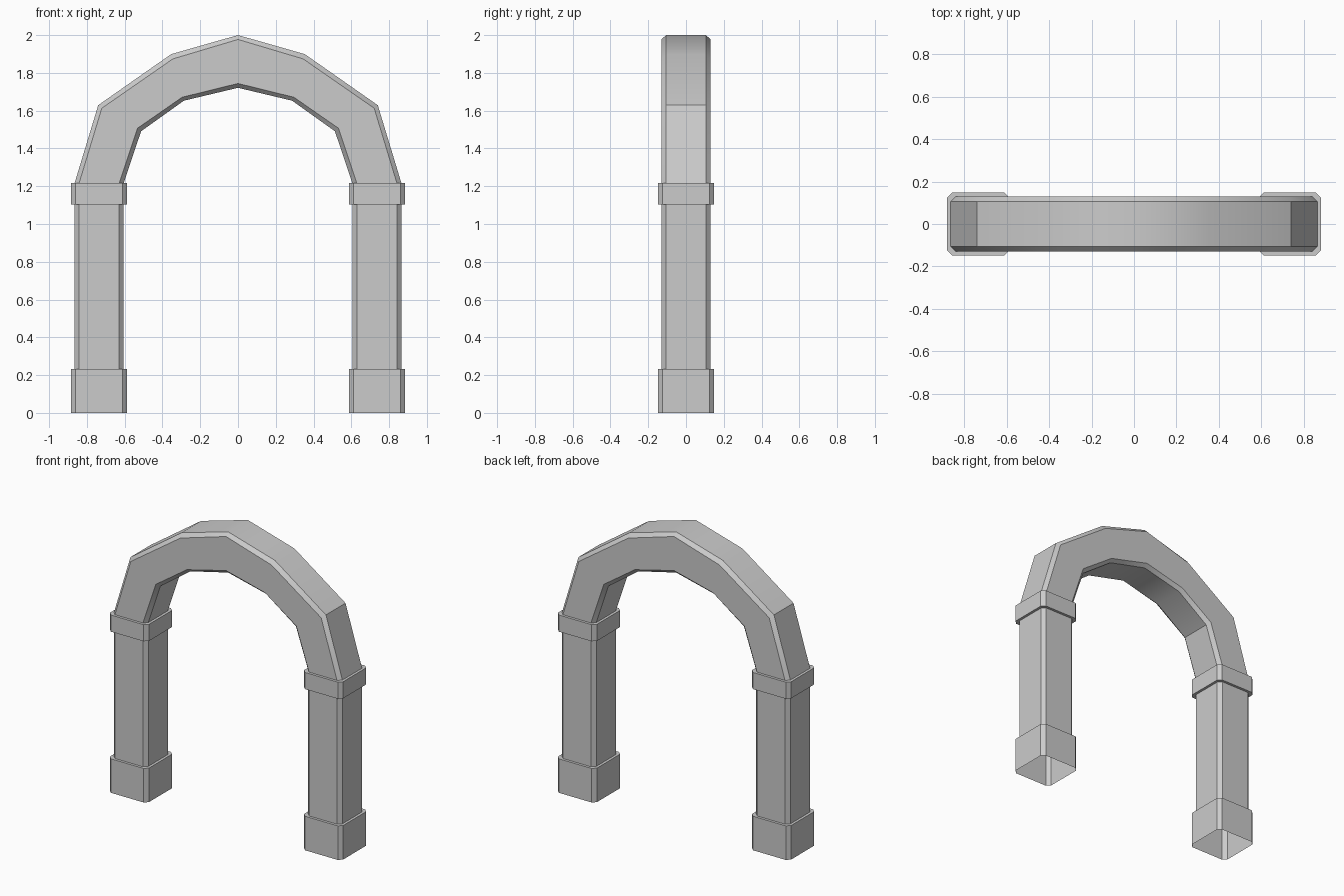
import bpy, bmesh, math

if "Cube" in bpy.data.objects:
    bpy.data.objects.remove(bpy.data.objects["Cube"])

D, C = 0.13, 0.024        # shaft half width and chamfer
CX = 0.735                # pillar centre


def loft(name, rings):
    """Skin a list of equal-length rings, leaving both ends open."""
    bm = bmesh.new()
    loops = [[bm.verts.new(p) for p in r] for r in rings]
    n = len(loops[0])
    for a, b in zip(loops, loops[1:]):
        for i in range(n):
            j = (i + 1) % n
            bm.faces.new((a[i], a[j], b[j], b[i]))
    bmesh.ops.recalc_face_normals(bm, faces=bm.faces)
    # open skins: make sure normals point outwards
    f = max(bm.faces, key=lambda f: f.calc_center_median().y)
    if f.normal.y < 0:
        bmesh.ops.reverse_faces(bm, faces=bm.faces)
    mesh = bpy.data.meshes.new(name)
    bm.to_mesh(mesh)
    bm.free()
    ob = bpy.data.objects.new(name, mesh)
    bpy.context.collection.objects.link(ob)
    bpy.ops.object.select_all(action='DESELECT')
    ob.select_set(True)
    bpy.context.view_layer.objects.active = ob
    bpy.ops.object.shade_smooth_by_angle(angle=math.radians(35))
    return ob


def octagon(cx, z, h):
    """Chamfered square ring."""
    k = h - C
    return [(cx + x, y, z) for x, y in
            ((h, -k), (h, k), (k, h), (-k, h), (-h, k), (-h, -k), (-k, -h), (k, -h))]


# Pillars: base block, shaft and capital in one open-bottomed skin
steps = [(0, 0.148), (0.233, 0.148), (0.233, D), (1.103, D),
         (1.103, 0.148), (1.217, 0.148), (1.217, D)]
for side, s in (("left", -1), ("right", 1)):
    loft("pillar_" + side, [octagon(s * CX, z, h) for z, h in steps])

# Arch: per station the outer edge, outer face edge, inner face edge, inner edge
stations = [
    ((0.865, 1.217), (0.841, 1.217), (0.629, 1.217), (0.605, 1.217)),
    ((0.740, 1.629), (0.721, 1.613), (0.532, 1.507), (0.513, 1.491)),
    ((0.354, 1.899), (0.345, 1.874), (0.296, 1.671), (0.286, 1.653)),
    ((0, 2.0), (0, 1.977), (0, 1.744), (0, 1.721)),
]


def arch_ring(st, s):
    ys = (D - C, D, D, D - C)
    front = [(s * x, -y, z) for (x, z), y in zip(st, ys)]
    return front + [(x, -y, z) for x, y, z in reversed(front)]


loft("arch", [arch_ring(st, -1) for st in stations]
     + [arch_ring(st, 1) for st in stations[-2::-1]])
